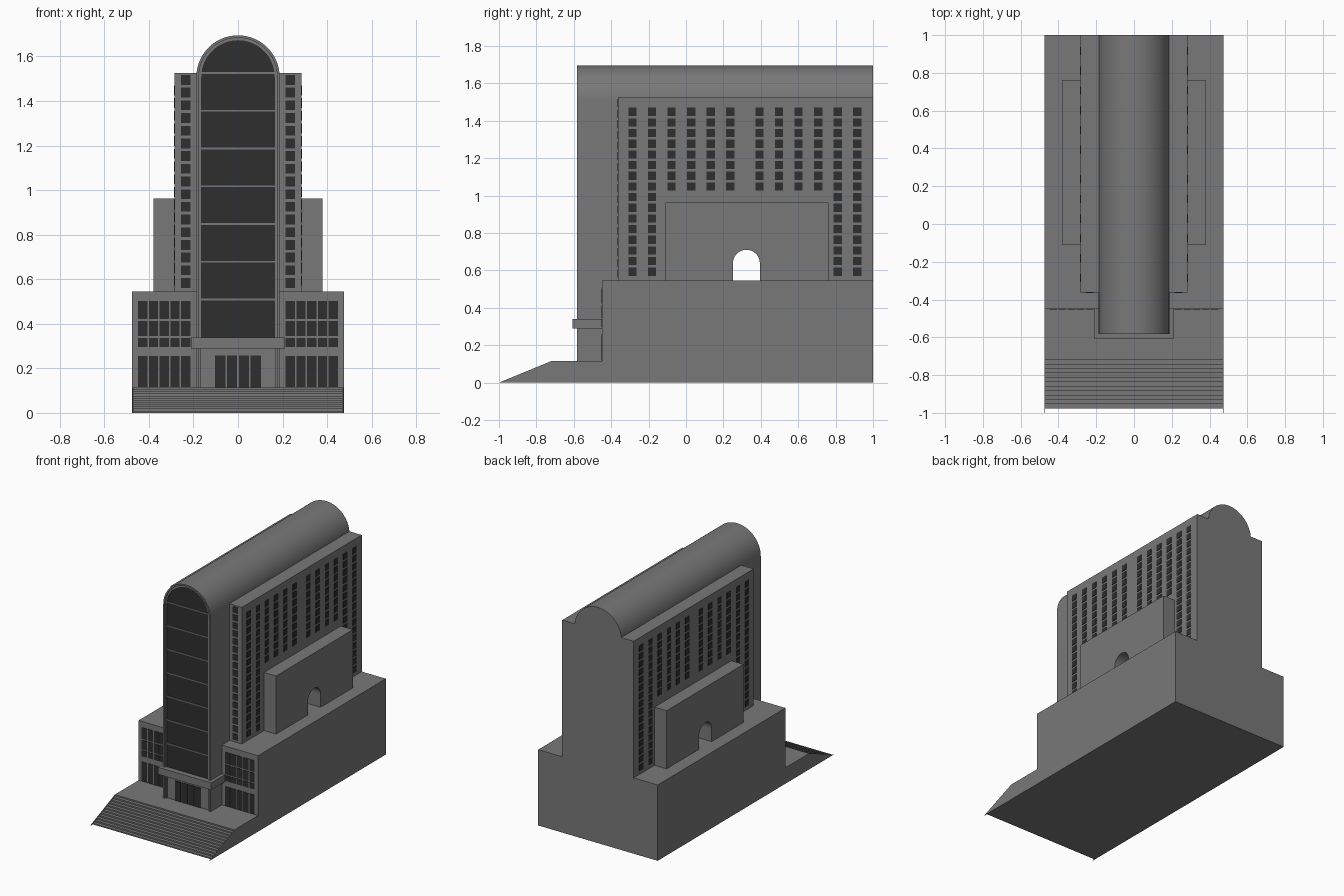
import bpy, bmesh, math

old = bpy.data.objects.get("Cube")
if old:
    bpy.data.objects.remove(old, do_unlink=True)


def material(name, value):
    m = bpy.data.materials.new(name)
    m.use_nodes = True
    color = (value, value, value, 1)
    m.diffuse_color = color
    m.node_tree.nodes["Principled BSDF"].inputs["Base Color"].default_value = color
    return m


STONE = material("grey stone", 0.19)
GLASS = material("dark glass", 0.028)


def finish(name, bm, mat, smooth=False):
    bmesh.ops.recalc_face_normals(bm, faces=bm.faces)
    mesh = bpy.data.meshes.new(name)
    bm.to_mesh(mesh)
    bm.free()
    mesh.materials.append(mat)
    ob = bpy.data.objects.new(name, mesh)
    bpy.context.collection.objects.link(ob)
    if smooth:
        bpy.ops.object.select_all(action="DESELECT")
        bpy.context.view_layer.objects.active = ob
        ob.select_set(True)
        bpy.ops.object.shade_smooth_by_angle(angle=math.radians(30))
    return ob


def add_box(bm, x0, x1, y0, y1, z0, z1):
    verts = bmesh.ops.create_cube(bm, size=1)["verts"]
    for v in verts:
        v.co.x = x1 if v.co.x > 0 else x0
        v.co.y = y1 if v.co.y > 0 else y0
        v.co.z = z1 if v.co.z > 0 else z0


def boxes(name, mat, *bounds):
    bm = bmesh.new()
    for b in bounds:
        add_box(bm, *b)
    return finish(name, bm, mat)


def prism(name, mat, points, axis, a, b, smooth=False):
    """Extrude a (horizontal, z) outline along x or y."""
    bm = bmesh.new()
    place = (lambda u, z, d: (d, u, z)) if axis == "x" else (lambda u, z, d: (u, d, z))
    near = [bm.verts.new(place(u, z, a)) for u, z in points]
    far = [bm.verts.new(place(u, z, b)) for u, z in points]
    bm.faces.new(near)
    bm.faces.new(far)
    for i in range(len(points)):
        j = (i + 1) % len(points)
        bm.faces.new((near[i], near[j], far[j], far[i]))
    return finish(name, bm, mat, smooth)


def arch(r, spring, bottom, center=0, n=28):
    """Outline of a round-topped arch, from lower right to lower left."""
    top = [(center + r * math.cos(math.pi * i / n), spring + r * math.sin(math.pi * i / n))
           for i in range(n + 1)]
    return [(center + r, bottom)] + top + [(center - r, bottom)]


W, BASE, DECK, FRONT = 0.475, 0.545, 0.115, -0.45
SPRING, R_OUT, R_MID, R_IN = 1.508, 0.187, 0.176, 0.165

# Base block, terrace and grand stair between thin cheeks
boxes("base_block", STONE, (-W, W, FRONT, 1, 0, BASE))
STEPS, RUN = 12, 0.28
stair = []
for i in range(1, STEPS + 1):
    y = -1 + RUN * i / STEPS
    stair += [(y, DECK * (i - 1) / STEPS), (y, DECK * i / STEPS)]
prism("stair_and_terrace", STONE, stair + [(FRONT, DECK), (FRONT, 0)], "x", -W + 0.004, W - 0.004)
cheek = [(-1, 0), (RUN - 1, DECK), (FRONT, DECK), (FRONT, 0)]
for side, s in (("left", 1), ("right", -1)):
    prism(side + "_stair_cheek", STONE, cheek, "x", s * (W - 0.004), s * W)

# Vaulted tower, shoulders and flanking blocks
tower = prism("vaulted_tower", STONE, arch(R_OUT, SPRING, 0.1), "y", -0.565, 1, True)
shoulders = boxes("shoulders", STONE, (-0.284, 0.284, -0.363, 1, BASE, 1.527))
flanks = boxes("flanking_blocks", STONE, (-0.38, 0.38, -0.11, 0.763, BASE, 0.963))

# Arched passage through the whole building
cutter = prism("passage_cutter", STONE, arch(0.072, 0.638, 0.5, 0.323, 16), "x", -0.6, 0.6)
for ob in (tower, shoulders, flanks):
    mod = ob.modifiers.new("passage", "BOOLEAN")
    mod.operation, mod.object, mod.solver = "DIFFERENCE", cutter, "EXACT"
    bpy.context.view_layer.objects.active = ob
    bpy.ops.object.modifier_apply(modifier=mod.name)
bpy.data.objects.remove(cutter, do_unlink=True)

# Two stepped frames around the tower front
for name, outer, inner, y in (("outer_frame", R_OUT, R_MID, -0.582),
                              ("inner_frame", R_MID, R_IN, -0.574)):
    ring = arch(outer, SPRING, DECK) + arch(inner, SPRING, DECK)[::-1]
    prism(name, STONE, ring, "y", y, -0.56, True)

# Tall arched window with horizontal bars
prism("tower_window", GLASS, arch(R_IN, SPRING, 0.337), "y", -0.568, -0.562)
boxes("window_bars", STONE, *[(-R_IN, R_IN, -0.573, -0.563, z - 0.004, z + 0.004)
                              for z in (1.526 - 0.1695 * i for i in range(7))])

# Entrance canopy and doors
boxes("entrance_canopy", STONE, (-0.212, 0.212, -0.607, FRONT + 0.01, 0.288, 0.339))
boxes("entrance_doors", GLASS, *[(x, x + 0.046, -0.569, -0.562, DECK, 0.257)
                                 for x in (-0.103 + 0.0533 * i for i in range(4))])

# Windows on both halves of the base front
ROWS = ((0.117, 0.256), (0.296, 0.337), (0.345, 0.413), (0.422, 0.503))
T, PITCH, SIZE = 0.003, 0.057, 0.044
for side, s in (("left", 1), ("right", -1)):
    panes = []
    for i in range(5):
        x0 = 0.214 + 0.0483 * i
        xs = sorted((s * x0, s * (x0 + 0.041)))
        panes += [(*xs, FRONT - T, FRONT + T, *z) for z in ROWS]
    boxes(side + "_base_windows", GLASS, *panes)

    # Single column on the shoulder front
    xs = sorted((s * 0.214, s * 0.256))
    boxes(side + "_shoulder_front_windows", GLASS,
          *[(*xs, -0.363 - T, -0.363 + T, z - SIZE, z)
            for z in (1.517 - PITCH * r for r in range(17))])

    # Columns along the flank: long at the ends, short over the block
    panes = []
    xs = sorted((s * (0.284 - T), s * (0.284 + T)))
    for c in range(12):
        y = -0.286 + 0.1045 * c + (0.052 if c > 5 else 0)
        for r in range(16 if c < 2 or c > 9 else 8):
            z = 1.47 - PITCH * r
            panes.append((*xs, y - 0.022, y + 0.022, z - SIZE, z))
    boxes(side + "_shoulder_side_windows", GLASS, *panes)
